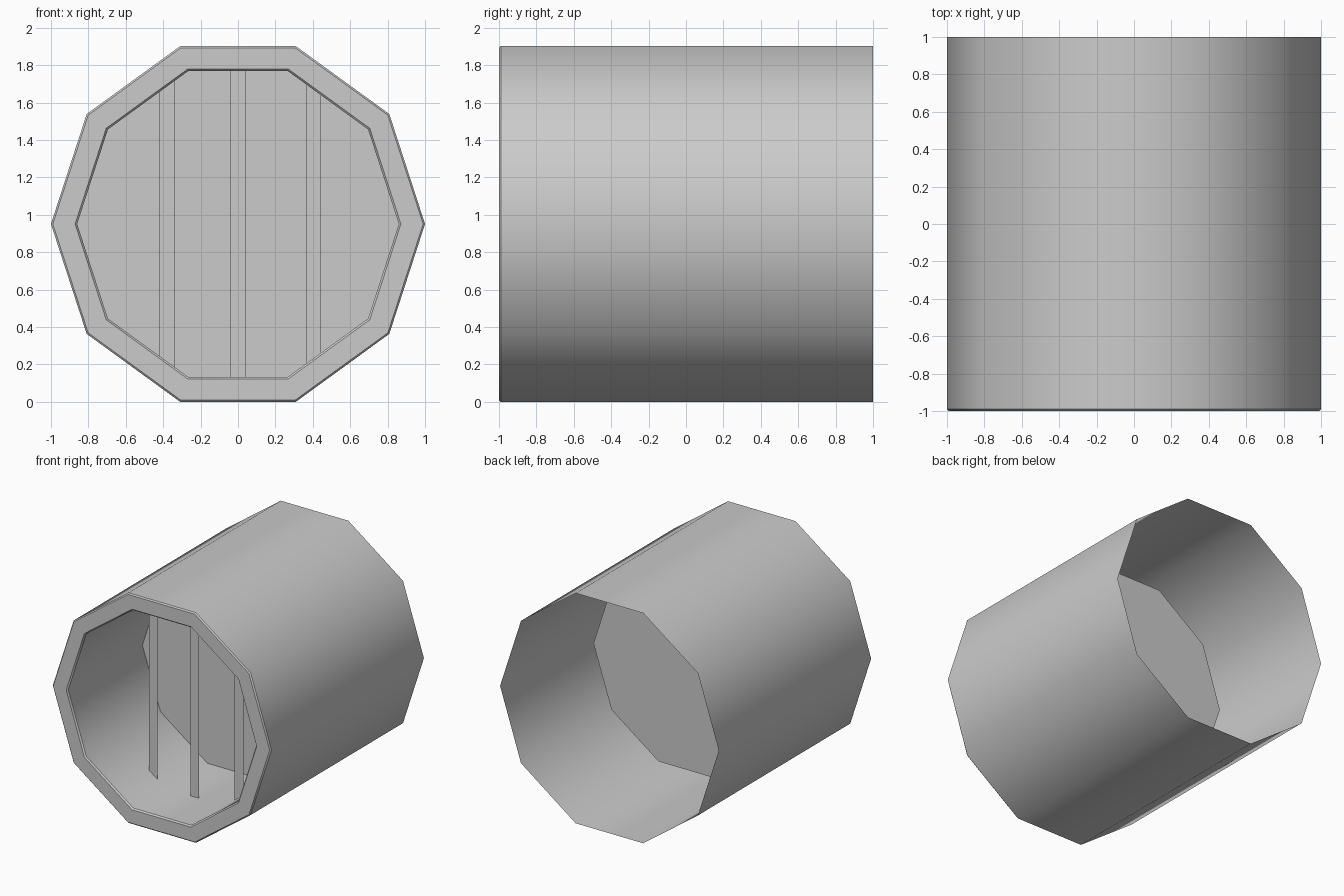
import bpy, bmesh, math

SIDES = 10
CENTRE_Z = math.sin(math.radians(72))   # apothem of the unit decagon
HOLE_R = 0.86                           # radius of the recess
BAR_Y = -0.565

cube = bpy.data.objects.get("Cube")
if cube:
    bpy.data.objects.remove(cube, do_unlink=True)

grey = bpy.data.materials.new("plain grey")
grey.use_nodes = True
grey.diffuse_color = (0.6, 0.6, 0.6, 1)
for node in grey.node_tree.nodes:
    if node.type == 'BSDF_PRINCIPLED':
        node.inputs["Base Color"].default_value = (0.6, 0.6, 0.6, 1)


def finish(name, bm):
    """Turn a bmesh into a smooth-by-angle object."""
    mesh = bpy.data.meshes.new(name)
    bm.to_mesh(mesh)
    bm.free()
    mesh.materials.append(grey)
    obj = bpy.data.objects.new(name, mesh)
    bpy.context.collection.objects.link(obj)
    obj.location.z = CENTRE_Z
    bpy.ops.object.select_all(action='DESELECT')
    obj.select_set(True)
    bpy.context.view_layer.objects.active = obj
    bpy.ops.object.shade_smooth_by_angle(angle=math.radians(40))
    return obj


def decagon_sweep(name, profile, cap=False):
    """Sweep (radius, y) points round the y axis, optionally capping the end."""
    bm = bmesh.new()
    rings = []
    for r, y in profile:
        angles = [math.tau * i / SIDES for i in range(SIDES)]
        rings.append([bm.verts.new((r * math.cos(a), y, r * math.sin(a))) for a in angles])
    for a, b in zip(rings, rings[1:]):
        for i in range(SIDES):
            j = (i + 1) % SIDES
            bm.faces.new((a[i], a[j], b[j], b[i]))
    if cap:
        bm.faces.new(rings[-1])
    return finish(name, bm)


def wall_height(x):
    """Half height of the recess at a given x."""
    pts = [(HOLE_R * math.cos(math.radians(d)), HOLE_R * math.sin(math.radians(d)))
           for d in (72, 36)]
    (x0, z0), (x1, z1) = pts
    return z0 if abs(x) <= x0 else z0 + (abs(x) - x0) * (z1 - z0) / (x1 - x0)


# Thin outer shell, open at the back, with a chamfered front rim
decagon_sweep("outer_pipe", [(1, 1), (1, -0.99), (0.99, -1), (0.871, -1), (HOLE_R, -0.988)])

# Recess closed by a plate halfway along the pipe
decagon_sweep("inner_recess", [(HOLE_R, -0.988), (HOLE_R, -0.02)], cap=True)

# Flat upright bars trimmed to the recess wall
for name, x in (("right_bar", -0.38), ("middle_bar", 0), ("left_bar", 0.405)):
    lo, hi = x - 0.04, x + 0.04
    bm = bmesh.new()
    corners = [(lo, -1), (hi, -1), (hi, 1), (lo, 1)]
    bm.faces.new([bm.verts.new((cx, BAR_Y, s * wall_height(cx))) for cx, s in corners])
    finish(name, bm)
